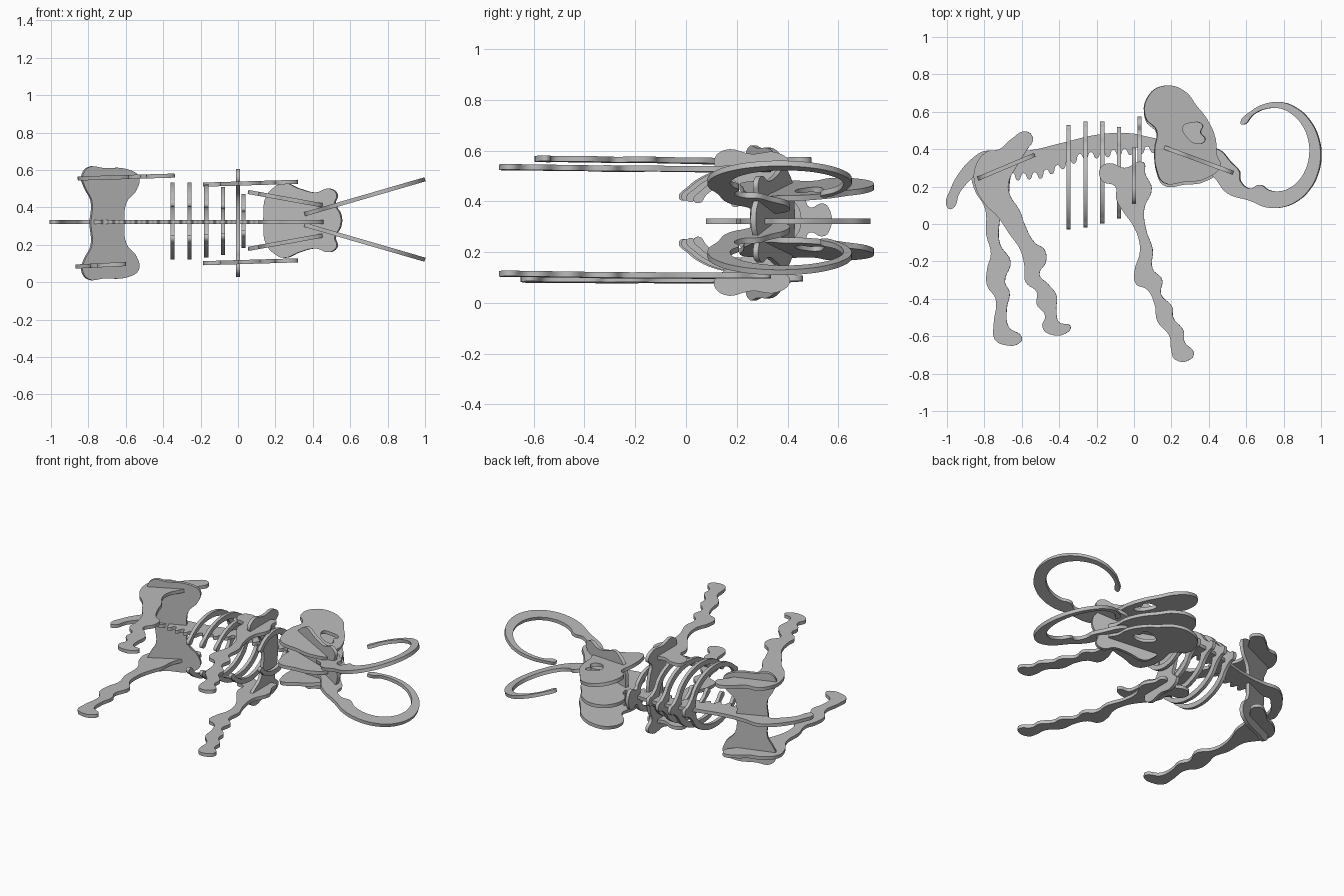
import bpy
from math import sin, cos, radians
from mathutils import Matrix, Vector

cube = bpy.data.objects.get("Cube")
if cube:
    bpy.data.objects.remove(cube, do_unlink=True)

grey = bpy.data.materials.new("plywood grey")
grey.use_nodes = True
grey.diffuse_color = (.5, .5, .5, 1)
grey.node_tree.nodes["Principled BSDF"].inputs["Base Color"].default_value = (.5, .5, .5, 1)

THICK = .022
MID = .322       # lateral centre of the body
HEAD_MID = .33   # lateral centre of the head


def plate(name, loops, origin, u=(1, 0, 0), v=(0, 1, 0)):
    """Cut a smooth outline (further loops are holes) from sheet, laid along axes u and v."""
    curve = bpy.data.curves.new(name, 'CURVE')
    curve.dimensions = '2D'
    curve.fill_mode = 'BOTH'
    curve.extrude = THICK / 2
    curve.resolution_u = 5
    for loop in loops:
        spline = curve.splines.new('BEZIER')
        spline.bezier_points.add(len(loop) - 1)
        spline.use_cyclic_u = True
        for point, (a, b) in zip(spline.bezier_points, loop):
            point.co = (a, b, 0)
            point.handle_left_type = point.handle_right_type = 'AUTO'
    temp = bpy.data.objects.new(name + " outline", curve)
    bpy.context.collection.objects.link(temp)
    bpy.context.view_layer.update()
    graph = bpy.context.evaluated_depsgraph_get()
    mesh = bpy.data.meshes.new_from_object(temp.evaluated_get(graph))
    bpy.data.objects.remove(temp, do_unlink=True)
    u, v = Vector(u), Vector(v)
    axes = Matrix((u, v, u.cross(v).normalized())).transposed().to_4x4()
    mesh.transform(Matrix.Translation(origin) @ axes)
    mesh.materials.clear()
    mesh.materials.append(grey)
    obj = bpy.data.objects.new(name, mesh)
    bpy.context.collection.objects.link(obj)
    return obj


def mirrored(half):
    """Complete an outline by reflecting it over its second axis."""
    return half + [(a, -b) for a, b in reversed(half)]


# Spine and tail: smooth back, scalloped vertebrae underneath
def belly(x):
    knots = [(-.76, .27), (-.62, .25), (-.5, .26), (-.4, .3), (-.28, .36), (.12, .4)]
    for (xa, ya), (xb, yb) in zip(knots, knots[1:]):
        if x <= xb:
            return ya + (yb - ya) * (x - xa) / (xb - xa)
    return knots[-1][1]


scallops = []
for i in range(29):
    x = -.74 + i * .03
    scallops.append((x, belly(x) + (.02 if i % 2 else -.018)))
tail = [(.2, .42), (.14, .45), (.08, .465), (-.02, .485), (-.18, .48), (-.4, .43), (-.55, .395),
        (-.7, .385), (-.8, .39), (-.86, .355), (-.93, .28), (-.98, .19), (-1, .09), (-.975, .08),
        (-.93, .17), (-.87, .24), (-.82, .28)]
plate("spine_and_tail", [tail + scallops], (0, 0, MID))

# Front legs with shoulder blades
front_leg = [(-.18, .3), (-.17, .23), (-.1, .2), (-.095, .135), (-.05, .055), (-.01, 0),
             (.025, -.08), (.03, -.16), (.005, -.24), (.01, -.32), (.07, -.35), (.11, -.43),
             (.125, -.52), (.19, -.6), (.2, -.68), (.22, -.725), (.3, -.725), (.32, -.69),
             (.27, -.63), (.265, -.57), (.21, -.5), (.205, -.445), (.145, -.375), (.15, -.295),
             (.1, -.24), (.1, -.135), (.065, -.03), (.055, .08), (.095, .19), (.06, .27),
             (.05, .33), (-.05, .3), (-.13, .325)]
for side, z in (("left", .527), ("right", .107)):
    plate(side + "_front_leg", [front_leg], (0, 0, z), u=(1, 0, .03))

# Hind legs with hip lobes, one stepping forward
left_hind = [(-.575, .495), (-.54, .455), (-.57, .4), (-.62, .32), (-.67, .22), (-.665, .16),
             (-.61, .07), (-.585, 0), (-.53, -.1), (-.48, -.135), (-.47, -.2), (-.505, -.27),
             (-.46, -.32), (-.415, -.38), (-.415, -.465), (-.4, -.525), (-.34, -.545),
             (-.35, -.575), (-.45, -.59), (-.49, -.55), (-.475, -.49), (-.52, -.43),
             (-.52, -.365), (-.58, -.31), (-.585, -.23), (-.61, -.135), (-.665, -.055),
             (-.73, .04), (-.8, .11), (-.85, .21), (-.85, .3), (-.79, .385), (-.72, .4),
             (-.655, .455)]
plate("left_hind_leg", [left_hind], (0, 0, .58), u=(1, 0, .03))
right_hind = [(-.6, .46), (-.575, .42), (-.62, .34), (-.66, .25), (-.67, .16), (-.7, .08),
              (-.72, 0), (-.715, -.11), (-.66, -.2), (-.69, -.31), (-.665, -.365), (-.68, -.455),
              (-.67, -.55), (-.6, -.605), (-.61, -.635), (-.7, -.645), (-.745, -.615),
              (-.75, -.535), (-.74, -.4), (-.785, -.33), (-.785, -.24), (-.765, -.16),
              (-.79, -.055), (-.795, .08), (-.855, .19), (-.865, .27), (-.8, .35), (-.73, .38),
              (-.67, .43)]
plate("right_hind_leg", [right_hind], (0, 0, .127), u=(1, 0, .05))

# Pelvis cross plate, sloping up toward the front
pelvis = [(-.79, 0), (-.785, .12), (-.82, .19), (-.835, .25), (-.8, .3), (-.72, .295),
          (-.6, .29), (-.535, .25), (-.545, .18), (-.6, .11), (-.61, 0)]
pelvis += [(a, -b) for a, b in reversed(pelvis[1:-1])]
plate("pelvis", [pelvis], (0, .593, .315), u=(1, .42, 0), v=(0, 0, 1))

# Shoulder cross plate
shoulder = [(.4, .06), (.385, .13), (.37, .18), (.41, .23), (.36, .275), (.26, .27),
            (.15, .285), (.11, .24), (.15, .19), (.22, .14), (.25, .06)]
plate("shoulder_cross", [mirrored(shoulder)], (0, 0, MID - .005), u=(0, 1, 0), v=(0, 0, 1))


# Ribs: open hoops with a spur over the spine
def rib(name, x, half_width, low, top, spur):
    crown = top - .07
    middle = (crown + low) / 2
    tall = (crown - low) / 2 * 1.05
    outer, inner = [], []
    for angle in range(20, 156, 15):
        t = radians(angle)
        w = .045 - .02 * angle / 155
        outer.append((middle + tall * cos(t), half_width * sin(t)))
        inner.append((middle + (tall - w) * cos(t), (half_width - w) * sin(t)))
    half = [(top, spur * .8), (top - .025, spur)] + outer + inner[::-1]
    plate(name, [mirrored(half)], (x, 0, MID + .005), u=(0, 1, 0), v=(0, 0, 1))


rib("rib_1", -.35, .205, -.04, .52, .03)
rib("rib_2", -.26, .205, -.03, .54, .03)
rib("rib_3", -.17, .195, -.01, .54, .03)
rib("rib_4", -.08, .182, .02, .51, .03)
rib("neck_collar", .03, .145, .17, .56, .065)

# Skull: two side plates with eye sockets, and a solid middle plate
skull = [(.165, .74), (.27, .71), (.335, .63), (.39, .56), (.435, .455), (.44, .375),
         (.46, .31), (.375, .24), (.27, .225), (.16, .22), (.12, .29), (.11, .4), (.12, .5),
         (.06, .57), (.08, .69)]
socket = [(.26, .52), (.3, .54), (.365, .53), (.355, .49), (.38, .45), (.34, .43), (.27, .48)]
for side, s in (("left", 1), ("right", -1)):
    plate(side + "_skull", [skull, socket], (0, 0, HEAD_MID + s * .162), u=(1, 0, -s * .18))
plate("middle_skull", [[(a, b - .015) for a, b in skull]], (0, 0, MID))

# Face cross plate, sloping down toward the tusks
face = [(.14, .04), (.15, .12), (.2, .18), (.25, .2), (.33, .17), (.42, .15), (.49, .17),
        (.53, .14), (.52, .09), (.55, .03)]
plate("face", [mirrored(face)], (0, .47, HEAD_MID), u=(1, -.37, 0), v=(0, 0, 1))

# Tusks: tapering hoops that splay outward from a broad root
outer, inner = [], []
for angle in range(240, 501, 20):
    t = radians(angle)
    w = .1 - .085 * (angle - 240) / 260
    r = 1 - .07 * max(0, angle - 440) / 60
    outer.append((.75 + .25 * r * cos(t), .37 + .285 * r * sin(t)))
    inner.append((.75 + (.25 * r - w) * cos(t), .37 + (.285 * r - w) * sin(t)))
root = [(.62, .19), (.57, .23), (.565, .28), (.52, .33), (.45, .4), (.38, .4), (.36, .31),
        (.43, .25), (.5, .165)]
tusk = outer + inner[::-1] + root
for side, s in (("left", 1), ("right", -1)):
    plate(side + "_tusk", [tusk], (0, 0, .335 - s * .075), u=(1, 0, s * .29))
